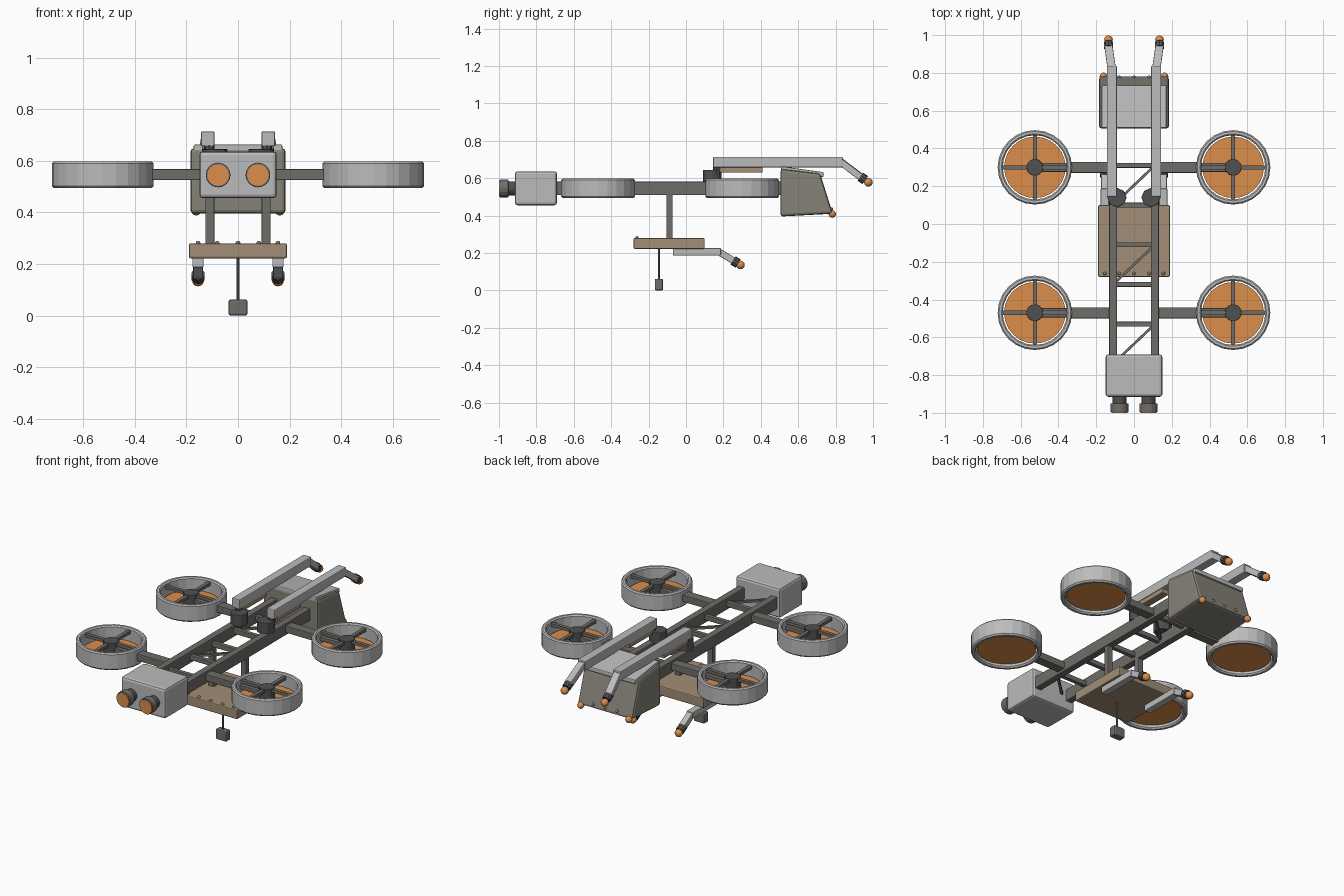
import bpy, bmesh, math
from mathutils import Vector

if "Cube" in bpy.data.objects:
    bpy.data.objects.remove(bpy.data.objects["Cube"])


def material(name, rgb):
    m = bpy.data.materials.new(name)
    m.diffuse_color = (*rgb, 1)
    m.use_nodes = True
    m.node_tree.nodes["Principled BSDF"].inputs["Base Color"].default_value = m.diffuse_color
    return m


ORANGE = material("orange", (0.72, 0.27, 0.07))
BROWN = material("brown", (0.36, 0.27, 0.18))
FRAME = material("frame_grey", (0.16, 0.155, 0.14))
DARK = material("dark_grey", (0.08, 0.08, 0.08))
HULL = material("hull_grey", (0.24, 0.225, 0.19))
LIGHT = material("light_grey", (0.5, 0.5, 0.5))


def finish(name, bm, mat, bevel=0, smooth=False):
    bmesh.ops.recalc_face_normals(bm, faces=bm.faces)
    me = bpy.data.meshes.new(name)
    bm.to_mesh(me)
    bm.free()
    ob = bpy.data.objects.new(name, me)
    bpy.context.collection.objects.link(ob)
    me.materials.append(mat)
    if bevel:
        mod = ob.modifiers.new("bevel", 'BEVEL')
        mod.width, mod.segments, mod.limit_method = bevel, 2, 'ANGLE'
    if smooth:
        for p in me.polygons:
            p.use_smooth = True
    return ob


def box(name, x, y, z, mat, bevel=0.004):
    bm = bmesh.new()
    bmesh.ops.create_cube(bm, size=1)
    for v in bm.verts:
        v.co = [r[0] if c < 0 else r[1] for c, r in zip(v.co, (x, y, z))]
    return finish(name, bm, mat, bevel)


def aim(ob, a, b):
    ob.rotation_mode = 'QUATERNION'
    ob.rotation_quaternion = (b - a).to_track_quat('Z', 'Y')
    ob.location = (a + b) / 2
    return ob


def beam(name, a, b, w, d, mat, bevel=0.003):
    a, b = Vector(a), Vector(b)
    h = (b - a).length / 2
    return aim(box(name, (-w / 2, w / 2), (-d / 2, d / 2), (-h, h), mat, bevel), a, b)


def cyl(name, a, b, r, mat, n=16, r2=None, bevel=0):
    a, b = Vector(a), Vector(b)
    bm = bmesh.new()
    bmesh.ops.create_cone(bm, cap_ends=True, segments=n, radius1=r,
                          radius2=r if r2 is None else r2, depth=(b - a).length)
    return aim(finish(name, bm, mat, bevel), a, b)


def ball(name, loc, r, mat):
    bm = bmesh.new()
    bmesh.ops.create_uvsphere(bm, u_segments=12, v_segments=8, radius=r)
    ob = finish(name, bm, mat, smooth=True)
    ob.location = loc
    return ob


def prism(name, profile, hw, mat, bevel):
    # (y, z) outline extruded across x
    bm = bmesh.new()
    f = bm.faces.new([bm.verts.new((-hw, y, z)) for y, z in profile])
    e = bmesh.ops.extrude_face_region(bm, geom=[f])
    for v in e["geom"]:
        if isinstance(v, bmesh.types.BMVert):
            v.co.x = hw
    return finish(name, bm, mat, bevel)


def ring(name, loc, profile, n, mat):
    # closed (r, z) outline turned around z
    bm = bmesh.new()
    loops = [[bm.verts.new((r * math.cos(2 * math.pi * i / n),
                            r * math.sin(2 * math.pi * i / n), z)) for r, z in profile]
             for i in range(n)]
    k = len(profile)
    for i in range(n):
        p, q = loops[i], loops[(i + 1) % n]
        for j in range(k):
            bm.faces.new((p[j], q[j], q[(j + 1) % k], p[(j + 1) % k]))
    ob = finish(name, bm, mat)
    ob.location = loc
    return ob


# Ladder frame: cross bars and alternating diagonals
bars = [-0.53, -0.32, -0.11, 0.10, 0.31]
for y in bars:
    box("cross_bar", (-0.1, 0.1), (y - 0.013, y + 0.013), (0.53, 0.56), FRAME)
for y in (-0.74, -0.32, 0.10):
    beam("diagonal_brace", (-0.1, y + 0.01, 0.545), (0.1, y + 0.2, 0.545), 0.014, 0.014, FRAME, 0)

# Front camera box
box("front_box", (-0.15, 0.15), (-0.915, -0.69), (0.455, 0.637), LIGHT, 0.014)

# Rear hull with sloped back, and its lid
prism("rear_hull", [(0.505, 0.395), (0.785, 0.41), (0.717, 0.625), (0.505, 0.65)],
      0.185, HULL, 0.014)
prism("hull_lid", [(0.508, 0.635), (0.735, 0.605), (0.735, 0.632), (0.508, 0.664)],
      0.172, LIGHT, 0.006)
for x in (-0.08, 0, 0.08):
    ball("hull_rivet", (x, 0.778, 0.435), 0.009, HULL)

# Slung tray with rivets
box("tray", (-0.19, 0.19), (-0.28, 0.10), (0.222, 0.28), BROWN, 0.006)
for x in (-0.155, -0.08, 0, 0.08, 0.155):
    ball("tray_rivet", (x, -0.262, 0.281), 0.009, HULL)

# Hanging sensor
cyl("sensor_rod", (0, -0.145, 0.05), (0, -0.145, 0.23), 0.006, FRAME, 8)
box("sensor_weight", (-0.037, 0.037), (-0.167, -0.122), (0, 0.062), FRAME, 0.008)


def hand(name, x, wrist, grip, tip, x2, w):
    # forearm, collar and ball tip
    (y0, z0), (y1, z1), (y2, z2) = wrist, grip, tip
    beam(name + "_forearm", (x, y0, z0), (x2, y1, z1), w, 0.036, LIGHT, 0.004)
    d = (Vector((x2, y2, z2)) - Vector((x2, y1, z1))).normalized()
    g = Vector((x2, y1, z1))
    cyl(name + "_collar", g - d * 0.012, g + d * 0.02, 0.026, DARK, 10)
    ball(name + "_tip", (x2, y2, z2), 0.023, ORANGE)


for s in (-1, 1):
    # Side rails and tray posts
    box("rail", sorted((s * 0.09, s * 0.132)), (-0.70, 0.52), (0.51, 0.582), FRAME)
    box("tray_post", sorted((s * 0.091, s * 0.127)), (-0.105, -0.072), (0.27, 0.52), FRAME)

    # Camera lenses
    c = s * 0.077
    cyl("lens_barrel", (c, -0.90, 0.545), (c, -0.962, 0.545), 0.037, DARK, 16)
    cyl("lens_hood", (c, -0.95, 0.545), (c, -0.995, 0.545), 0.048, FRAME, 16, bevel=0.003)
    cyl("lens_glass", (c, -0.985, 0.545), (c, -1.0, 0.545), 0.042, ORANGE, 16)

    # Upper arms
    cyl("shoulder", (s * 0.09, 0.14, 0.575), (s * 0.09, 0.14, 0.645), 0.051, DARK, 8, bevel=0.004)
    cyl("shoulder_pin", (s * 0.112, 0.165, 0.62), (s * 0.112, 0.165, 0.67), 0.02, DARK, 8)
    box("arm_actuator", sorted((s * 0.094, s * 0.14)), (0.18, 0.41), (0.63, 0.672), BROWN)
    box("upper_arm", sorted((s * 0.091, s * 0.144)), (0.145, 0.837), (0.657, 0.714), LIGHT, 0.005)
    hand("upper", s * 0.117, (0.815, 0.697), (0.942, 0.601), (0.975, 0.578), s * 0.135, 0.044)

    # Lower arms
    box("lower_arm", sorted((s * 0.133, s * 0.177)), (-0.07, 0.187), (0.186, 0.226), LIGHT, 0.005)
    hand("lower", s * 0.155, (0.17, 0.21), (0.262, 0.154), (0.291, 0.136), s * 0.155, 0.038)

    # Hull corner lamps
    ball("hull_lamp", (s * 0.162, 0.782, 0.408), 0.02, ORANGE)

    # Ducted rotors on side arms
    for y in (0.30, -0.47):
        X = s * 0.525
        box("rotor_arm", sorted((s * 0.11, s * 0.345)), (y - 0.029, y + 0.029), (0.525, 0.568), FRAME)
        box("inner_spar", sorted((s * 0.34, s * 0.49)), (y - 0.024, y + 0.024), (0.535, 0.56), FRAME)
        ring("duct", (X, y, 0), [(0.19, 0.494), (0.197, 0.502), (0.197, 0.59), (0.19, 0.597),
                                 (0.177, 0.597), (0.17, 0.59), (0.17, 0.502), (0.177, 0.494)],
             24, LIGHT)
        cyl("rotor_disc", (X, y, 0.512), (X, y, 0.522), 0.163, ORANGE, 24)
        cyl("rotor_hub", (X, y, 0.515), (X, y, 0.588), 0.045, DARK, 12, bevel=0.004)
        box("spoke_x", (X - 0.175, X + 0.175), (y - 0.011, y + 0.011), (0.566, 0.584), FRAME, 0)
        box("spoke_y", (X - 0.011, X + 0.011), (y - 0.175, y + 0.175), (0.566, 0.584), FRAME, 0)
